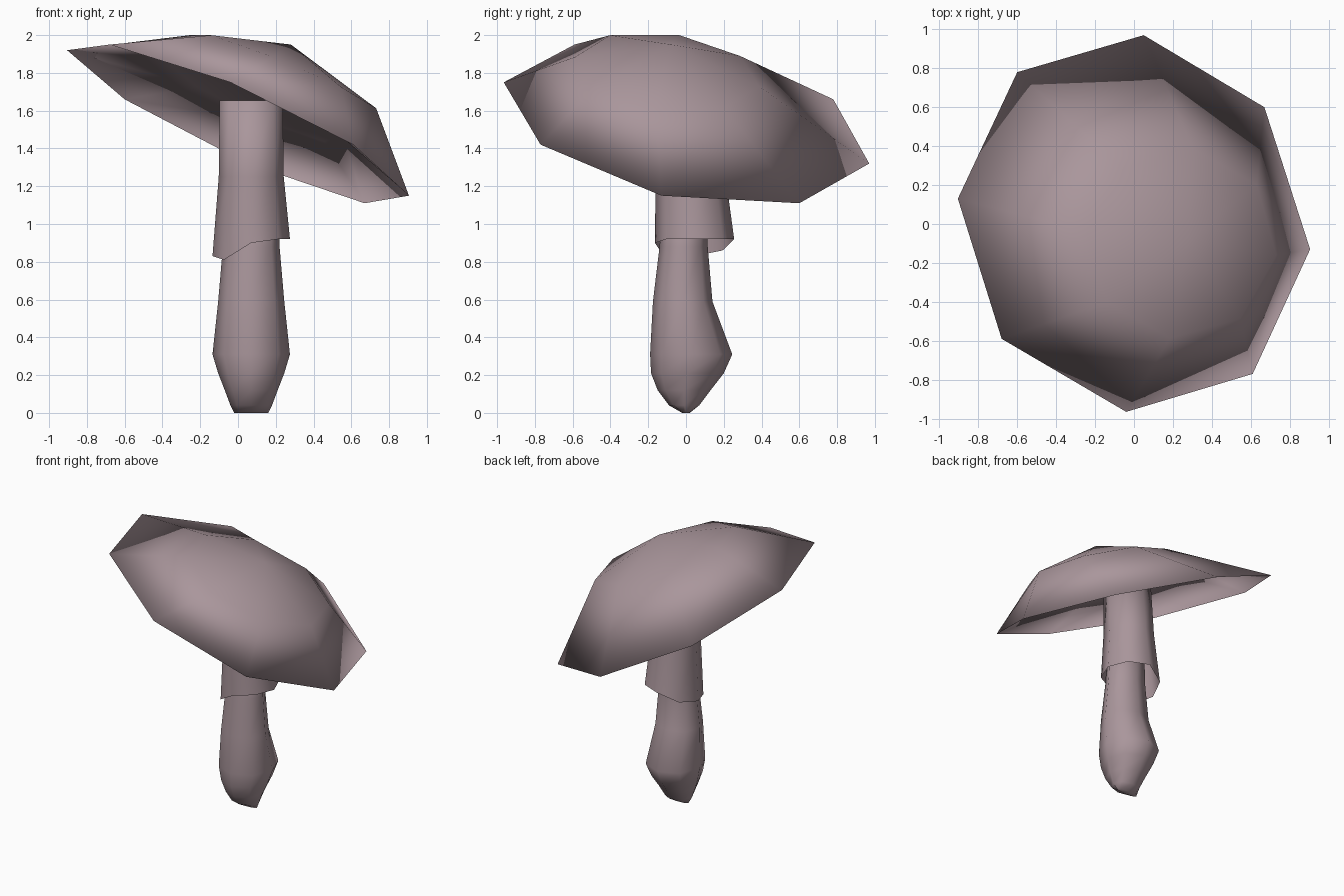
import bpy, math

if "Cube" in bpy.data.objects:
    bpy.data.objects.remove(bpy.data.objects["Cube"])

SIDES = 8
mat = bpy.data.materials.new("dusty mauve")
mat.diffuse_color = (0.40, 0.305, 0.33, 1)
mat.use_nodes = True
mat.node_tree.nodes["Principled BSDF"].inputs["Base Color"].default_value = mat.diffuse_color


def ring(cx, cy, rx, ry, z, sx=0.0, sy=0.0, start=90):
    """Tilted ellipse ring, counter-clockwise from above."""
    pts = []
    for k in range(SIDES):
        a = math.radians(start + 360 / SIDES * k)
        dx, dy = rx * math.cos(a), ry * math.sin(a)
        pts.append((cx + dx, cy + dy, z + sx * dx + sy * dy))
    return pts


def loft(name, rings, top=None, bottom=None):
    """Skin of stacked rings, closed to optional end points."""
    verts = [p for r in rings for p in r]
    faces = []
    for i in range(len(rings) - 1):
        for k in range(SIDES):
            a, b = i * SIDES + k, i * SIDES + (k + 1) % SIDES
            faces.append((a, b, b + SIDES, a + SIDES))
    for point, base, up in ((bottom, 0, False), (top, (len(rings) - 1) * SIDES, True)):
        if point:
            verts.append(point)
            for k in range(SIDES):
                a, b = base + k, base + (k + 1) % SIDES
                faces.append((a, b, len(verts) - 1) if up else (b, a, len(verts) - 1))
    mesh = bpy.data.meshes.new(name)
    mesh.from_pydata(verts, [], faces)
    mesh.materials.append(mat)
    for p in mesh.polygons:
        p.use_smooth = True
    obj = bpy.data.objects.new(name, mesh)
    bpy.context.collection.objects.link(obj)
    return obj


# Cap: hollow underside, tilted rim, shoulder and crown in one smooth skin
rim = [(-0.60, 0.78, 1.66), (-0.905, 0.13, 1.92), (-0.68, -0.59, 1.95), (-0.04, -0.965, 1.75),
       (0.61, -0.77, 1.42), (0.905, -0.13, 1.15), (0.67, 0.60, 1.11), (0.05, 0.97, 1.32)]
hollow = ring(0.08, 0.03, 0.48, 0.50, 1.67, -0.455, -0.20, 128)
shoulder = ring(0.245, -0.10, 0.49, 0.49, 1.807, -0.413, -0.109, 128)
loft("cap", [hollow, rim, shoulder], top=(0.28, -0.08, 1.95), bottom=(0.09, 0.04, 1.74))

# Stem: half width in x, front y, back y, height
profile = [(0.09, -0.02, 0.02, 0.0), (0.11, -0.09, 0.07, 0.04), (0.14, -0.15, 0.13, 0.12),
           (0.175, -0.185, 0.20, 0.21), (0.205, -0.19, 0.245, 0.31), (0.175, -0.175, 0.14, 0.59),
           (0.15, -0.14, 0.115, 0.88), (0.14, -0.12, 0.11, 1.2)]
loft("stem", [ring(0.07, (f + b) / 2, hx, (b - f) / 2, z) for hx, f, b, z in profile],
     top=(0.07, 0, 1.2), bottom=(0.07, 0, 0.0))

# Flared skirt around the upper stem, with an uneven hem that drops on the left
hem_heights = (0.92, 0.86, 0.83, 0.81, 0.90, 0.92, 0.92, 0.92)
hem = [(x, y, h) for (x, y, _), h in zip(ring(0.07, 0.045, 0.205, 0.21, 0), hem_heights)]
loft("skirt", [hem, ring(0.07, 0.025, 0.172, 0.185, 1.25), ring(0.07, 0.01, 0.167, 0.165, 1.655)],
     top=(0.07, 0.01, 1.655))
